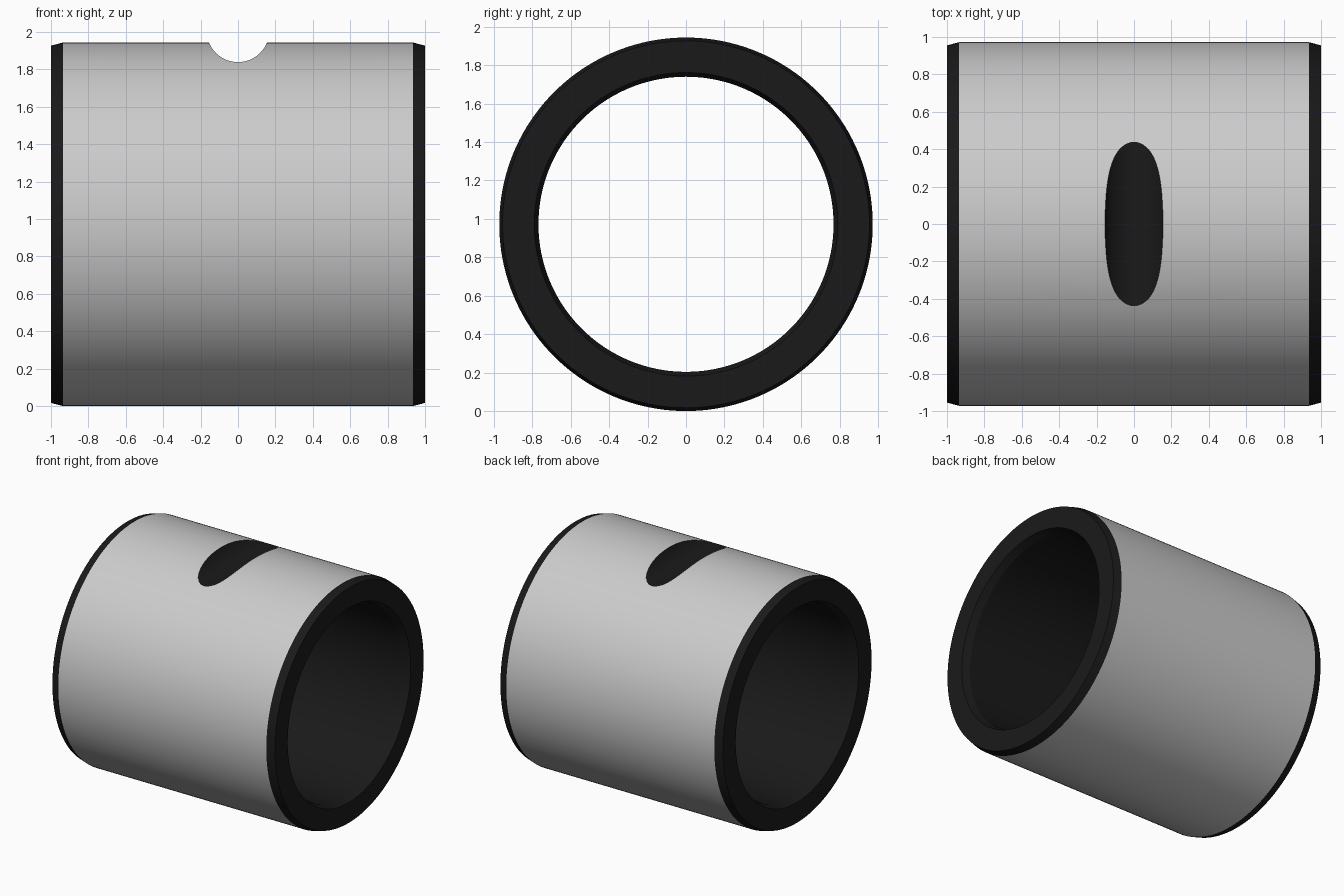
import bpy
import math

if "Cube" in bpy.data.objects:
    bpy.data.objects.remove(bpy.data.objects["Cube"])

R, CZ, N = 0.972, 0.972, 160          # outer radius, axis height, sides


def mesh_object(name, verts, faces):
    mesh = bpy.data.meshes.new(name)
    mesh.from_pydata(verts, [], faces)
    obj = bpy.data.objects.new(name, mesh)
    bpy.context.collection.objects.link(obj)
    return obj


# Sleeve: closed wall profile (x, radius) revolved around the x axis
profile = [(-1, 0.955), (-0.935, R), (0.935, R), (1, 0.955),
           (1, 0.79), (0.94, 0.768), (-0.94, 0.768), (-1, 0.79)]
P = len(profile)
verts = []
for i in range(N):
    a = 2 * math.pi * i / N
    verts += [(x, r * math.sin(a), CZ + r * math.cos(a)) for x, r in profile]
faces = []
for i in range(N):
    j = (i + 1) % N
    for k in range(P):
        m = (k + 1) % P
        faces.append((i * P + k, i * P + m, j * P + m, j * P + k))
sleeve = mesh_object("bushing_sleeve", verts, faces)

# Groove cutter: cylinder lying along y across the top
bpy.ops.mesh.primitive_cylinder_add(vertices=64, radius=0.167, depth=3,
                                    location=(0, 0, 2.006),
                                    rotation=(math.pi / 2, 0, 0))
cutter = bpy.context.object
cutter.name = "groove_cutter"
cutter.hide_render = True

# Make sure the wall faces outward, then cut the groove
bpy.ops.object.select_all(action='DESELECT')
sleeve.select_set(True)
bpy.context.view_layer.objects.active = sleeve
bpy.ops.object.mode_set(mode='EDIT')
bpy.ops.mesh.select_all(action='SELECT')
bpy.ops.mesh.normals_make_consistent(inside=False)
bpy.ops.object.mode_set(mode='OBJECT')
cut = sleeve.modifiers.new("groove", 'BOOLEAN')
cut.operation = 'DIFFERENCE'
cut.solver = 'EXACT'
cut.object = cutter
bpy.ops.object.modifier_apply(modifier=cut.name)
bpy.data.objects.remove(cutter, do_unlink=True)

# Grey outer skin; dark ends, bore, chamfers and groove
grey = bpy.data.materials.new("grey_skin")
grey.diffuse_color = (0.8, 0.8, 0.8, 1)
grey.use_nodes = True
grey.node_tree.nodes["Principled BSDF"].inputs["Base Color"].default_value = grey.diffuse_color
dark = bpy.data.materials.new("dark_core")
dark.diffuse_color = (0.01, 0.01, 0.01, 1)
dark.use_nodes = True
dark.node_tree.nodes["Principled BSDF"].inputs["Base Color"].default_value = dark.diffuse_color
sleeve.data.materials.clear()
sleeve.data.materials.append(grey)
sleeve.data.materials.append(dark)
for poly in sleeve.data.polygons:
    y, z = poly.center.y, poly.center.z - CZ
    d = math.hypot(y, z)
    outward = (poly.normal.y * y + poly.normal.z * z) / max(d, 1e-6)
    poly.material_index = 0 if d > 0.968 and outward > 0.99 else 1

bpy.ops.object.shade_smooth_by_angle(angle=math.radians(10))
